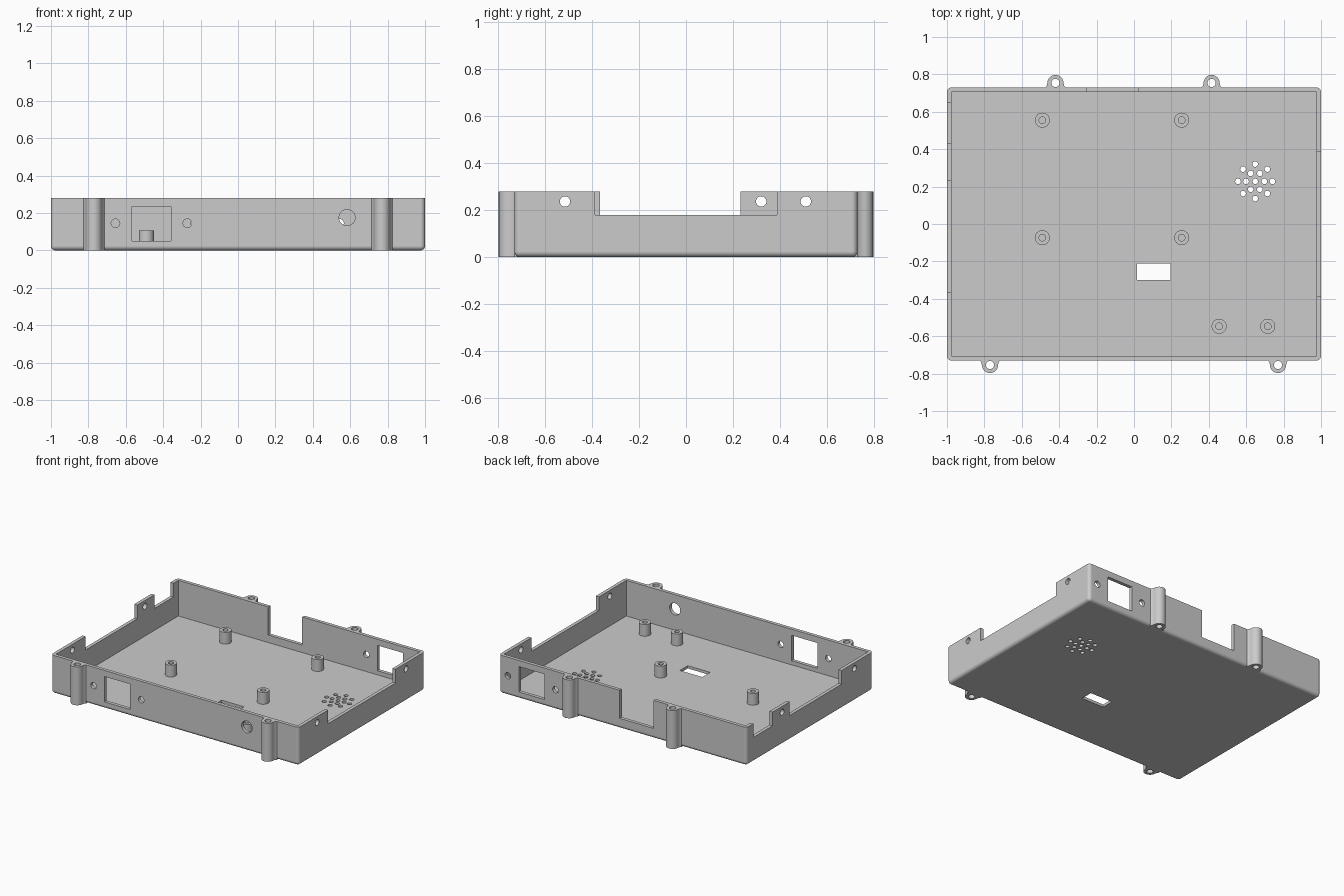
import bpy, bmesh, math
from mathutils import Matrix, Vector

old = bpy.data.objects.get("Cube")
if old:
    bpy.data.objects.remove(old, do_unlink=True)

# Main dimensions
HX, HY, H = 1.0, 0.73, 0.28
WALL, FLOOR = 0.025, 0.02

grey = bpy.data.materials.new("plain grey")
grey.use_nodes = True
grey.diffuse_color = (0.6, 0.6, 0.6, 1)
grey.node_tree.nodes["Principled BSDF"].inputs["Base Color"].default_value = (0.6, 0.6, 0.6, 1)


def make_object(name, bm):
    bmesh.ops.recalc_face_normals(bm, faces=bm.faces)
    mesh = bpy.data.meshes.new(name)
    bm.to_mesh(mesh)
    bm.free()
    mesh.materials.append(grey)
    ob = bpy.data.objects.new(name, mesh)
    bpy.context.collection.objects.link(ob)
    return ob


def add_box(bm, x, y, z):
    size = [b - a for a, b in (x, y, z)]
    mid = Vector([(a + b) / 2 for a, b in (x, y, z)])
    return bmesh.ops.create_cube(bm, size=1, matrix=Matrix.Translation(mid) @ Matrix.Diagonal((*size, 1)))


def add_rod(bm, centre, radius, axis, length=0.1, sides=32):
    turn = {"x": Matrix.Rotation(math.pi / 2, 4, "Y"),
            "y": Matrix.Rotation(math.pi / 2, 4, "X"), "z": Matrix()}[axis]
    bmesh.ops.create_cone(bm, cap_ends=True, segments=sides, radius1=radius, radius2=radius,
                          depth=length, matrix=Matrix.Translation(centre) @ turn)


def select_only(ob):
    bpy.ops.object.select_all(action="DESELECT")
    ob.select_set(True)
    bpy.context.view_layer.objects.active = ob


def combine(ob, bm, operation):
    tool = make_object("helper", bm)
    tool.hide_render = True
    mod = ob.modifiers.new("combine", "BOOLEAN")
    mod.operation, mod.solver, mod.object = operation, "EXACT", tool
    select_only(ob)
    bpy.ops.object.modifier_apply(modifier=mod.name)
    bpy.data.objects.remove(tool, do_unlink=True)


def smooth(ob):
    select_only(ob)
    bpy.ops.object.shade_smooth_by_angle(angle=math.radians(35))
    mod = ob.modifiers.new("even shading", "WEIGHTED_NORMAL")
    mod.keep_sharp = True


# Tray block with rounded upright and bottom edges
bm = bmesh.new()
add_box(bm, (-HX, HX), (-HY, HY), (0, H))
rounded = [e for e in bm.edges if min(v.co.z for v in e.verts) < 0.01]
bmesh.ops.bevel(bm, geom=rounded, offset=0.024, segments=5, profile=0.5, affect="EDGES")
tray = make_object("tray", bm)

# Screw lugs: rounded nose with flared foot
LUG_Y, LUG_R = 0.754, 0.043
lugs = [(-0.42, 1), (0.415, 1), (-0.77, -1), (0.77, -1)]
bm = bmesh.new()
for x, side in lugs:
    outline = [(0.055, 0.7), (0.055, HY), (0.047, 0.738)]
    outline += [(LUG_R * math.cos(i * math.pi / 20), LUG_Y + LUG_R * math.sin(i * math.pi / 20))
                for i in range(21)]
    outline += [(-0.047, 0.738), (-0.055, HY), (-0.055, 0.7)]
    face = bm.faces.new([bm.verts.new((x + px, side * py, 0)) for px, py in outline])
    top = bmesh.ops.extrude_face_region(bm, geom=[face])["geom"]
    bmesh.ops.translate(bm, vec=(0, 0, H), verts=[v for v in top if isinstance(v, bmesh.types.BMVert)])
combine(tray, bm, "UNION")

# Inner cavity
bm = bmesh.new()
add_box(bm, (WALL - HX, HX - WALL), (WALL - HY, HY - WALL), (FLOOR, 1))
combine(tray, bm, "DIFFERENCE")

bm = bmesh.new()
# Lug holes
for x, side in lugs:
    add_rod(bm, (x, side * LUG_Y, H / 2), 0.022, "z", 1)
# Socket windows with a screw hole on each side
for x, side in ((-0.463, -1), (0.735, 1)):
    wall = sorted((side * 0.69, side * 0.8))
    add_box(bm, (x - 0.104, x + 0.104), wall, (0.05, 0.235))
    for s in (-1, 1):
        add_rod(bm, (x + s * 0.192, side * 0.72, 0.145), 0.023, "y")
# Round front port
add_rod(bm, (0.583, -0.72, 0.175), 0.043, "y")
# Notches in the back, right and left walls
add_box(bm, (-0.25, 0.025), (0.69, 0.77), (0.075, 1))
add_box(bm, (0.95, 1.05), (-0.388, 0.388), (0.18, 1))
add_box(bm, (-1.05, -0.95), (-0.366, 0.232), (0.18, 1))
add_box(bm, (-1.05, -0.95), (0.43, 0.65), (0.18, 1))
# Side wall screw holes
for x, y in ((1, -0.515), (1, 0.51), (-1, -0.515), (-1, 0.32)):
    add_rod(bm, (x, y, 0.237), 0.022, "x")
# Floor slot and speaker grille
add_box(bm, (0.015, 0.196), (-0.3, -0.21), (-0.05, 0.05))
for count, ring in ((1, 0), (6, 0.049), (8, 0.092)):
    for i in range(count):
        a = i * math.tau / count
        add_rod(bm, (0.648 + ring * math.cos(a), 0.228 + ring * math.sin(a), 0), 0.015, "z", sides=20)
combine(tray, bm, "DIFFERENCE")
smooth(tray)

# Hollow board standoffs
posts = [(x, y) for x in (-0.49, 0.255) for y in (0.555, -0.073)] + [(0.455, -0.547), (0.715, -0.547)]
for n, (x, y) in enumerate(posts, 1):
    bm = bmesh.new()
    section = [(0.018, 0.015), (0.04, 0.015), (0.04, 0.106), (0.018, 0.106)]
    verts = [bm.verts.new((r, 0, z)) for r, z in section]
    edges = [bm.edges.new((verts[i], verts[(i + 1) % 4])) for i in range(4)]
    bmesh.ops.spin(bm, geom=verts + edges, cent=(0, 0, 0), axis=(0, 0, 1), angle=math.tau, steps=32)
    bmesh.ops.remove_doubles(bm, verts=bm.verts, dist=0.0001)
    post = make_object(f"standoff_{n}", bm)
    post.location = (x, y, 0)
    smooth(post)
